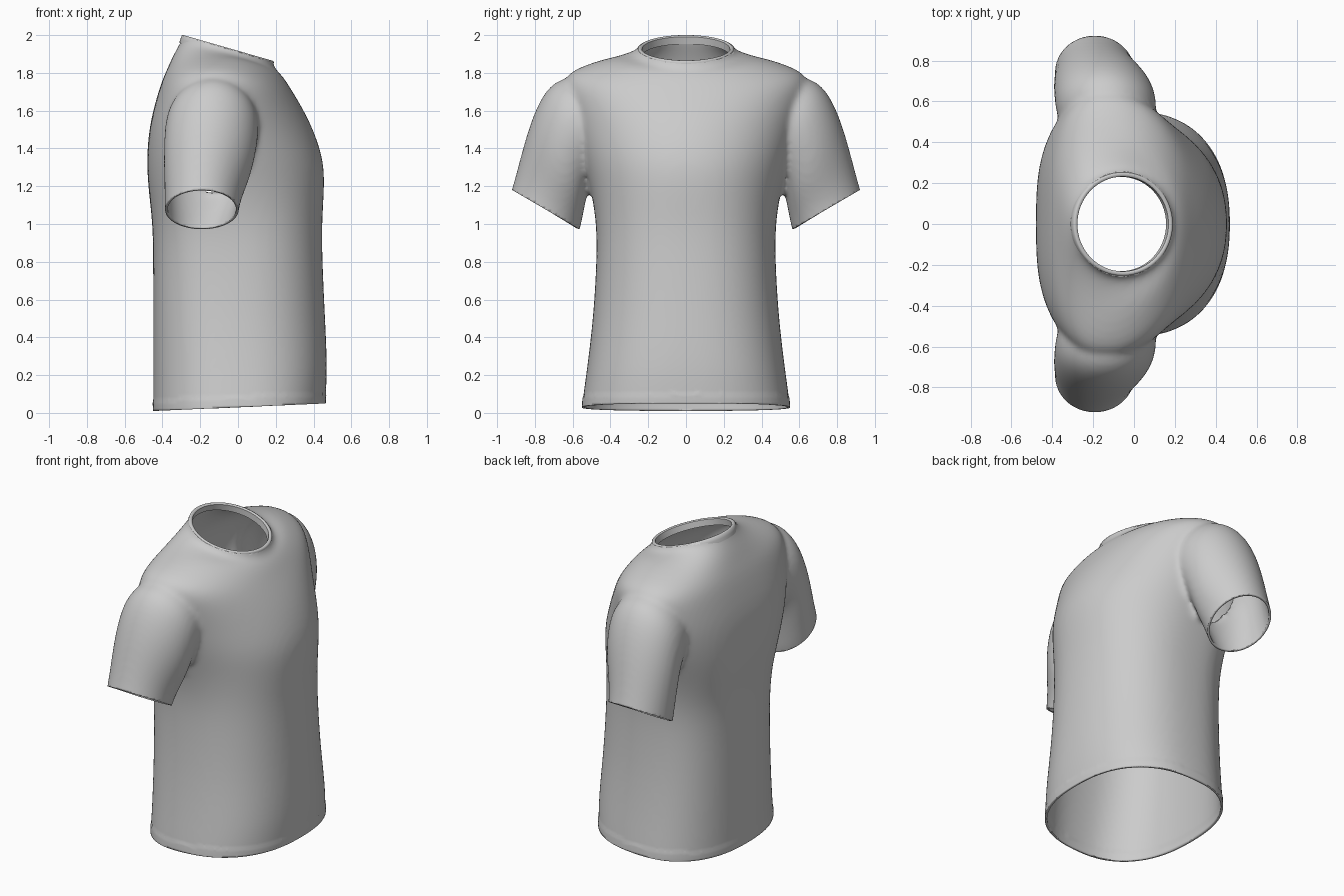
import bpy, bmesh
from math import cos, sin, pi
from mathutils import Vector

if "Cube" in bpy.data.objects:
    bpy.data.objects.remove(bpy.data.objects["Cube"])


def spow(v, p):
    return (1 if v >= 0 else -1) * abs(v) ** p


def loft(bm, rings, caps=True):
    loops = [[bm.verts.new(p) for p in r] for r in rings]
    n = len(loops[0])
    for a, b in zip(loops, loops[1:]):
        for i in range(n):
            j = (i + 1) % n
            bm.faces.new((a[i], a[j], b[j], b[i]))
    if caps:
        bm.faces.new(loops[0][::-1])
        bm.faces.new(loops[-1])


def new_object(name, bm):
    bmesh.ops.recalc_face_normals(bm, faces=bm.faces)
    me = bpy.data.meshes.new(name)
    bm.to_mesh(me)
    bm.free()
    ob = bpy.data.objects.new(name, me)
    bpy.context.collection.objects.link(ob)
    return ob


def bake(ob):
    dg = bpy.context.evaluated_depsgraph_get()
    me = bpy.data.meshes.new_from_object(ob.evaluated_get(dg))
    ob.modifiers.clear()
    ob.data = me


def torso_ring(xb, zb, xf, zf, xs, zs, hy, nb, nf, zp=2, seg=40):
    pts = []
    for i in range(seg):
        a = 2 * pi * i / seg
        n = nf if cos(a) >= 0 else nb
        c, s = spow(cos(a), 2 / n), spow(sin(a), 2 / n)
        xe, ze = (xf, zf) if c >= 0 else (xb, zb)
        pts.append((xs + abs(c) * (xe - xs), hy * s, zs + (ze - zs) * abs(c) ** zp))
    return pts


def sleeve_ring(top, bot, xb, xf, side, seg=28):
    cy, cz = (top[0] + bot[0]) / 2, (top[1] + bot[1]) / 2
    dy, dz = (top[0] - bot[0]) / 2, (top[1] - bot[1]) / 2
    cx, hx = (xb + xf) / 2, (xf - xb) / 2
    return [(cx + hx * cos(t), side * (cy + dy * sin(t)), cz + dz * sin(t))
            for t in (2 * pi * i / seg for i in range(seg))]


# Torso: back x,z / front x,z / side x,z / half width / squareness back, front
TORSO = [
    (-.45, -.12, .46, -.08, -.02, -.10, .56, 2.4, 2.4),
    (-.45, .01, .462, .05, -.02, .03, .555, 2.4, 2.4),
    (-.45, .20, .476, .22, -.02, .21, .528, 2.4, 2.4),
    (-.45, .50, .462, .50, -.02, .50, .492, 2.5, 2.3),
    (-.45, .80, .448, .80, -.02, .80, .474, 2.6, 2.3),
    (-.452, 1.0, .445, 1.0, -.03, 1.0, .474, 2.8, 2.3),
    (-.475, 1.18, .458, 1.18, -.06, 1.18, .503, 3.0, 2.2),
    (-.485, 1.34, .458, 1.33, -.10, 1.34, .552, 3.0, 2.1),
    (-.472, 1.50, .405, 1.49, -.13, 1.52, .605, 2.9, 2.0),
    (-.445, 1.62, .345, 1.61, -.13, 1.66, .645, 2.7, 2.0),
    (-.41, 1.74, .29, 1.70, -.13, 1.785, .66, 2.5, 2.0),
    (-.38, 1.81, .25, 1.765, -.12, 1.845, .53, 2.3, 2.0),
    (-.345, 1.89, .22, 1.80, -.09, 1.885, .39, 2.1, 2.0),
    (-.303, 1.965, .196, 1.82, -.06, 1.90, .272, 2, 2, 1),
    (-.288, 2.00, .182, 1.865, -.06, 1.933, .245, 2, 2, 1),
    (-.286, 2.10, .18, 1.965, -.06, 2.033, .243, 2, 2, 1),
]
# Sleeve sections: top y,z / bottom y,z / back x / front x
SLEEVE = [
    ((.42, 1.76), (.36, 1.36), -.34, .08),
    ((.645, 1.795), (.475, 1.275), -.385, .115),
    ((.755, 1.705), (.512, 1.20), -.392, .105),
    ((.83, 1.525), (.532, 1.11), -.395, .08),
    ((.88, 1.34), (.548, 1.03), -.39, .03),
    ((.922, 1.18), (.56, .965), -.388, .0),
    ((.96, 1.08), (.60, .865), -.388, .0),
]

# Shirt: torso and both sleeves merged into one solid
bm = bmesh.new()
loft(bm, [torso_ring(*r) for r in TORSO])
for side in (1, -1):
    loft(bm, [sleeve_ring(*r, side) for r in SLEEVE])
shirt = new_object("shirt", bm)
shirt.modifiers.new("round", 'SUBSURF').levels = 2
rm = shirt.modifiers.new("merge", 'REMESH')
rm.mode, rm.voxel_size = 'VOXEL', .016
sm = shirt.modifiers.new("soften", 'SMOOTH')
sm.factor, sm.iterations = .5, 8
bake(shirt)


# Cut the neck, hem and cuffs open
def cut(bm, co, no, keep=lambda c: True):
    faces = [f for f in bm.faces if keep(f.calc_center_median())]
    geom = set(faces)
    for f in faces:
        geom.update(f.edges)
        geom.update(f.verts)
    bmesh.ops.bisect_plane(bm, geom=list(geom), plane_co=co, plane_no=no,
                           clear_outer=True, dist=1e-5)


bm = bmesh.new()
bm.from_mesh(shirt.data)
neck_n = Vector((.135, 0, .47)).normalized()
cut(bm, (-.29, 0, 1.995), neck_n)
cut(bm, (-.45, 0, .01), Vector((.04, 0, -.91)).normalized())
for s in (1, -1):
    cut(bm, (0, s * .92, 1.18), Vector((0, s * .21, -.36)).normalized(),
        lambda c: c.y * s > .515 and .8 < c.z < 1.3)
# Slightly thicker turned hem
bm.normal_update()
for v in bm.verts:
    if v.co.z < .085 + .04 * v.co.x:
        v.co += Vector((v.normal.x, v.normal.y, 0)) * .003
bm.to_mesh(shirt.data)
bm.free()
so = shirt.modifiers.new("cloth", 'SOLIDIFY')
so.thickness, so.offset = .014, -1

# Collar band following the tilted neckline
bm = bmesh.new()
profile = [(.012, -.04), (.012, -.02), (.010, 0), (.004, .005), (-.005, .005),
           (-.011, 0), (-.012, -.04)]
rings = []
for r, h in profile:
    ring = []
    for i in range(64):
        a = 2 * pi * i / 64
        x = -.054 + (.234 + r) * cos(a)
        y = (.243 + r) * sin(a)
        z = 1.995 - (x + .29) * .135 / .47
        ring.append(Vector((x, y, z)) + neck_n * h)
    rings.append(ring)
loft(bm, rings + [rings[0]], caps=False)
bmesh.ops.remove_doubles(bm, verts=bm.verts, dist=1e-5)
collar = new_object("collar", bm)

for ob in (shirt, collar):
    bpy.ops.object.select_all(action='DESELECT')
    ob.select_set(True)
    bpy.context.view_layer.objects.active = ob
    bpy.ops.object.shade_smooth_by_angle(angle=.8)
